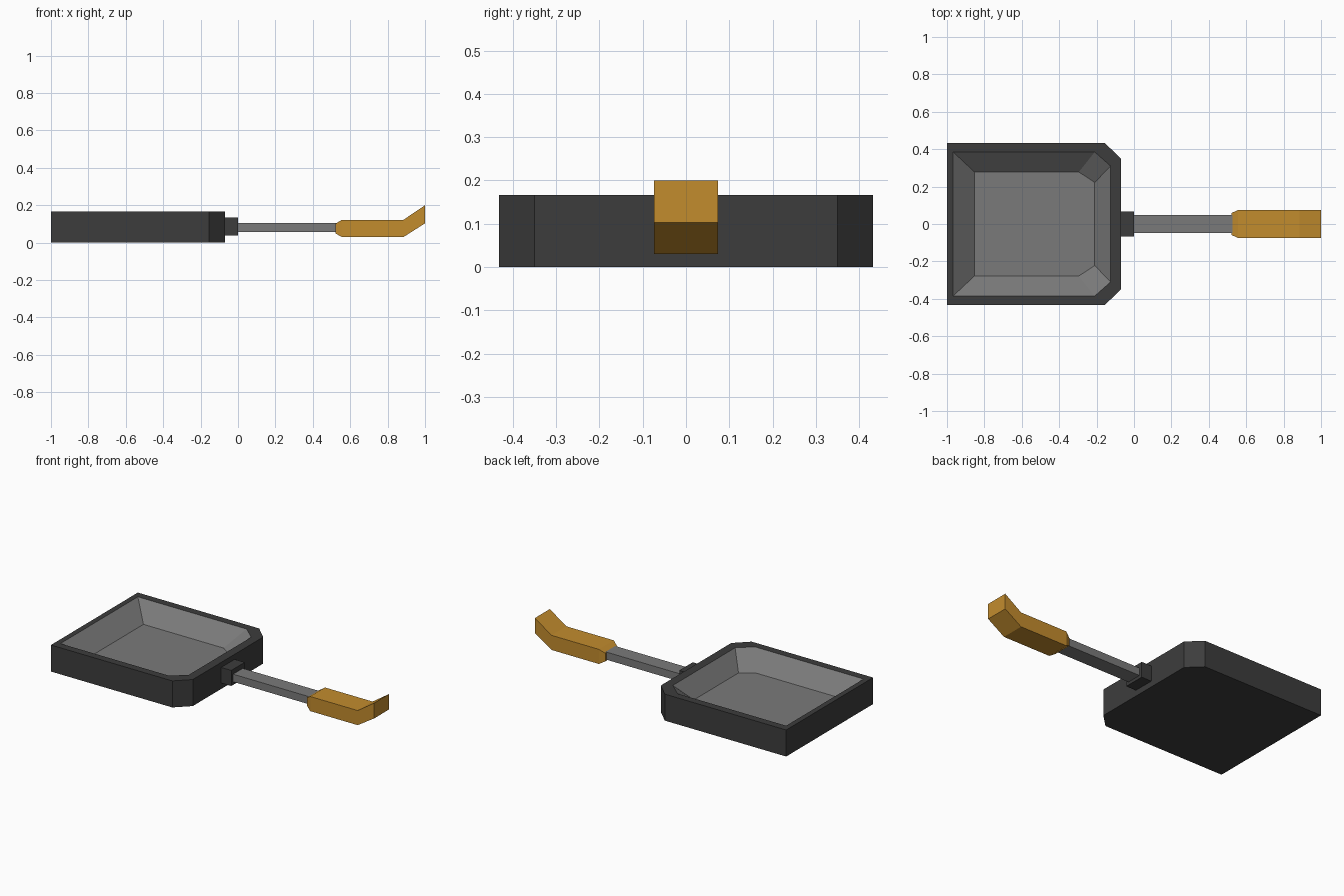
import bpy

if "Cube" in bpy.data.objects:
    bpy.data.objects.remove(bpy.data.objects["Cube"])


def material(name, rgb):
    m = bpy.data.materials.new(name)
    m.diffuse_color = (*rgb, 1.0)
    m.use_nodes = True
    m.node_tree.nodes["Principled BSDF"].inputs["Base Color"].default_value = m.diffuse_color
    return m


DARK = material("dark iron", (0.046, 0.046, 0.046))
GREY = material("worn steel", (0.195, 0.195, 0.195))
WOOD = material("golden wood", (0.545, 0.262, 0.027))


def loft(name, rings, mats, mat_ids):
    """Join matching rings of points in order and cap both ends."""
    n = len(rings[0])
    verts = [p for ring in rings for p in ring]
    faces, ids = [tuple(reversed(range(n)))], [mat_ids[0]]
    for r in range(len(rings) - 1):
        for i in range(n):
            j = (i + 1) % n
            faces.append((r * n + i, r * n + j, (r + 1) * n + j, (r + 1) * n + i))
            ids.append(mat_ids[r + 1])
    last = (len(rings) - 1) * n
    faces.append(tuple(range(last, last + n)))
    ids.append(mat_ids[-1])
    mesh = bpy.data.meshes.new(name)
    mesh.from_pydata(verts, [], faces)
    for m in mats:
        mesh.materials.append(m)
    for poly, k in zip(mesh.polygons, ids):
        poly.material_index = k
    obj = bpy.data.objects.new(name, mesh)
    bpy.context.collection.objects.link(obj)
    return obj


def pan_ring(x0, x1, y, cx, cy, z):
    """Rectangle with the two corners on the handle side cut off."""
    return [(x0, -y, z), (cx, -y, z), (x1, -cy, z),
            (x1, cy, z), (cx, y, z), (x0, y, z)]


def section(x, y, z0, z1):
    """Rectangular cross-section across the x axis."""
    return [(x, -y, z0), (x, y, z0), (x, y, z1), (x, -y, z1)]


# Pan: outer wall, flat rim, sloping inner wall and floor
loft("pan", [
    pan_ring(-1.0, -0.07, 0.432, -0.155, 0.35, 0.0),
    pan_ring(-1.0, -0.07, 0.432, -0.155, 0.35, 0.167),
    pan_ring(-0.967, -0.125, 0.385, -0.21, 0.31, 0.167),
    pan_ring(-0.853, -0.21, 0.278, -0.295, 0.222, 0.065),
], [DARK, GREY], [0, 0, 0, 1, 1])

# Handle socket
loft("socket", [section(-0.075, 0.067, 0.037, 0.135),
                section(0.0, 0.067, 0.037, 0.135)], [DARK], [0] * 3)

# Steel rod
loft("rod", [section(-0.01, 0.048, 0.056, 0.104),
             section(0.53, 0.048, 0.056, 0.104)], [GREY], [0] * 3)

# Wooden grip with tapered start and upturned end
loft("grip", [section(0.52, 0.058, 0.05, 0.1),
              section(0.555, 0.074, 0.03, 0.122),
              section(0.885, 0.074, 0.03, 0.122),
              section(1.0, 0.074, 0.103, 0.2)], [WOOD], [0] * 5)
